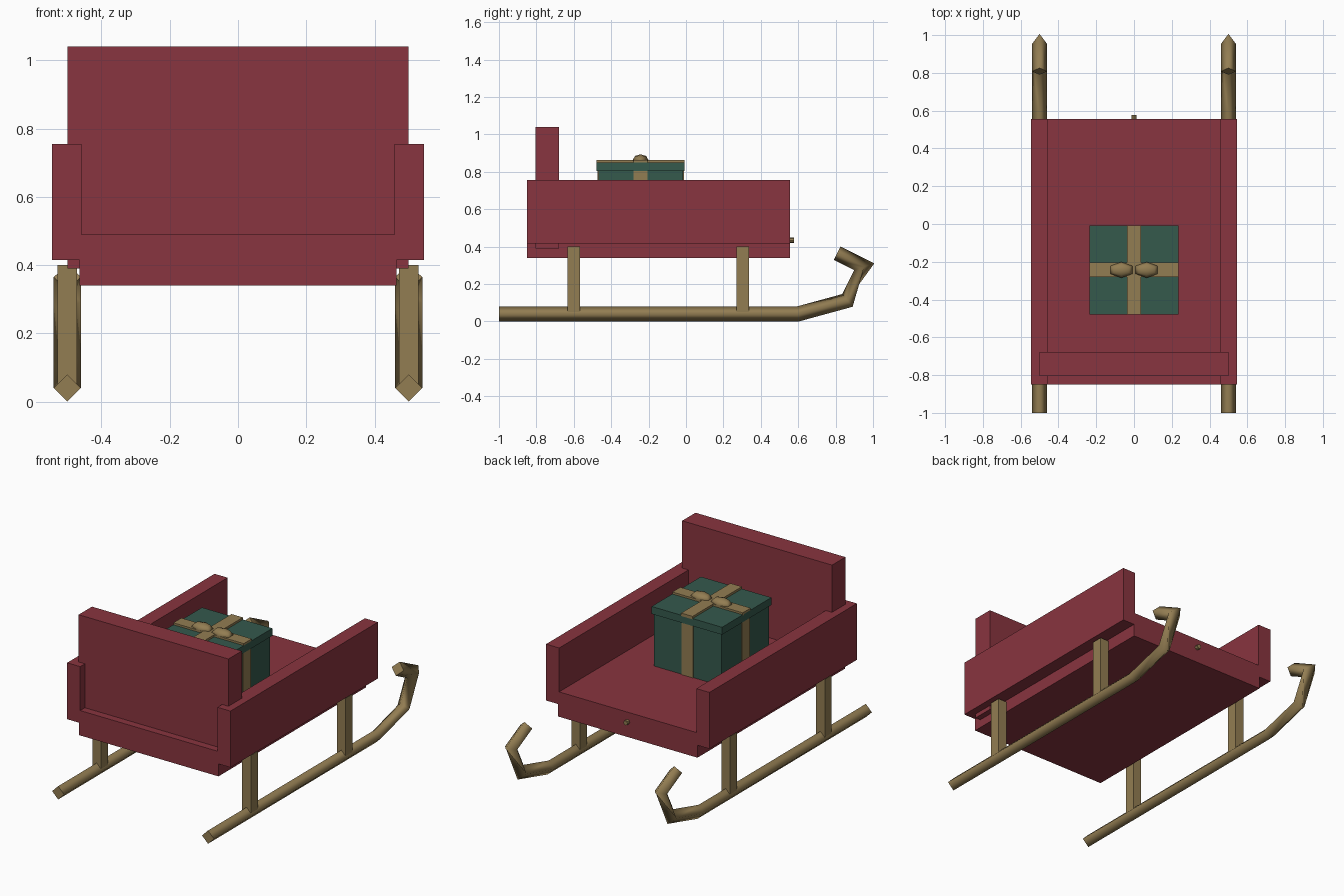
import bpy, bmesh
from math import pi
from mathutils import Vector

if "Cube" in bpy.data.objects:
    bpy.data.objects.remove(bpy.data.objects["Cube"])


def material(name, rgb):
    m = bpy.data.materials.new(name)
    m.diffuse_color = (*rgb, 1)
    m.use_nodes = True
    m.node_tree.nodes["Principled BSDF"].inputs["Base Color"].default_value = m.diffuse_color
    return m


RED = material("red_paint", (0.25, 0.035, 0.05))
GOLD = material("gold", (0.29, 0.205, 0.085))
GREEN = material("green_paper", (0.035, 0.1, 0.073))


def box(name, x, y, z, mat):
    """Box from (min, max) ranges along each axis."""
    lo, hi = Vector((x[0], y[0], z[0])), Vector((x[1], y[1], z[1]))
    bpy.ops.mesh.primitive_cube_add(size=1, location=(lo + hi) / 2)
    ob = bpy.context.object
    ob.name = name
    for v in ob.data.vertices:
        v.co = Vector(c * s for c, s in zip(v.co, hi - lo))
    ob.data.materials.append(mat)
    return ob


def runner(name, x, path, r):
    """Four-sided mitred tube, with a quarter twist in the upturned part."""
    pts = [Vector((x, y, z)) for y, z in path]
    side = Vector((1, 0, 0))
    bm = bmesh.new()
    rings = []
    for i, p in enumerate(pts):
        a = (p - pts[i - 1]).normalized() if i else (pts[1] - p).normalized()
        b = (pts[i + 1] - p).normalized() if i < len(pts) - 1 else a
        t = (a + b).normalized()
        n = side.cross(t) / t.dot(a)
        ring = [bm.verts.new(p + d * r) for d in (side, n, -side, -n)]
        rings.append(ring[1:] + ring[:1] if i >= 3 else ring)
    for a, b in zip(rings, rings[1:]):
        for j in range(4):
            k = (j + 1) % 4
            bm.faces.new((a[j], a[k], b[k], b[j])).smooth = True
    bm.faces.new(rings[0])
    bm.faces.new(rings[-1])
    bmesh.ops.recalc_face_normals(bm, faces=bm.faces)
    me = bpy.data.meshes.new(name)
    bm.to_mesh(me)
    bm.free()
    me.materials.append(GOLD)
    ob = bpy.data.objects.new(name, me)
    bpy.context.collection.objects.link(ob)


# sled body
box("floor", (-0.465, 0.465), (-0.85, 0.555), (0.34, 0.49), RED)
box("backrest", (-0.5, 0.5), (-0.805, -0.678), (0.39, 1.04), RED)

# side panels, runners and posts
PATH = [(-1, 0.04), (0.6, 0.04), (0.863, 0.112), (0.953, 0.292), (0.808, 0.365)]
for label, s in (("left", -1), ("right", 1)):
    box(label + "_side_panel", sorted((s * 0.458, s * 0.545)), (-0.85, 0.555), (0.415, 0.755), RED)
    runner(label + "_runner", s * 0.5, PATH, 0.04)
    for end, y in (("rear", -0.6), ("fore", 0.303)):
        box(f"{label}_{end}_post", (s * 0.5 - 0.029, s * 0.5 + 0.029),
            (y - 0.033, y + 0.033), (0.05, 0.4), GOLD)

# tow peg
bpy.ops.mesh.primitive_cylinder_add(vertices=8, radius=0.014, depth=0.04,
                                    location=(0, 0.557, 0.433), rotation=(pi / 2, 0, 0))
peg = bpy.context.object
peg.name = "tow_peg"
peg.data.materials.append(GOLD)

# gift box with lid
CY = -0.243


def gift_part(name, hx, hy, z, mat):
    box(name, (-hx, hx), (CY - hy, CY + hy), z, mat)


gift_part("gift_box", 0.226, 0.226, (0.488, 0.81), GREEN)
gift_part("gift_lid", 0.235, 0.235, (0.805, 0.85), GREEN)

# ribbons round the box and over the lid
gift_part("box_ribbon_across", 0.231, 0.038, (0.49, 0.808), GOLD)
gift_part("box_ribbon_along", 0.038, 0.231, (0.49, 0.808), GOLD)
gift_part("lid_ribbon_across", 0.235, 0.038, (0.845, 0.862), GOLD)
gift_part("lid_ribbon_along", 0.038, 0.235, (0.845, 0.863), GOLD)

# bow loops
for label, s in (("left", -1), ("right", 1)):
    bpy.ops.mesh.primitive_uv_sphere_add(segments=6, ring_count=4, radius=1,
                                         location=(s * 0.067, CY, 0.863))
    loop = bpy.context.object
    loop.name = label + "_bow_loop"
    loop.scale = (0.067, 0.042, 0.03)
    bpy.ops.object.shade_smooth()
    loop.data.materials.append(GOLD)
